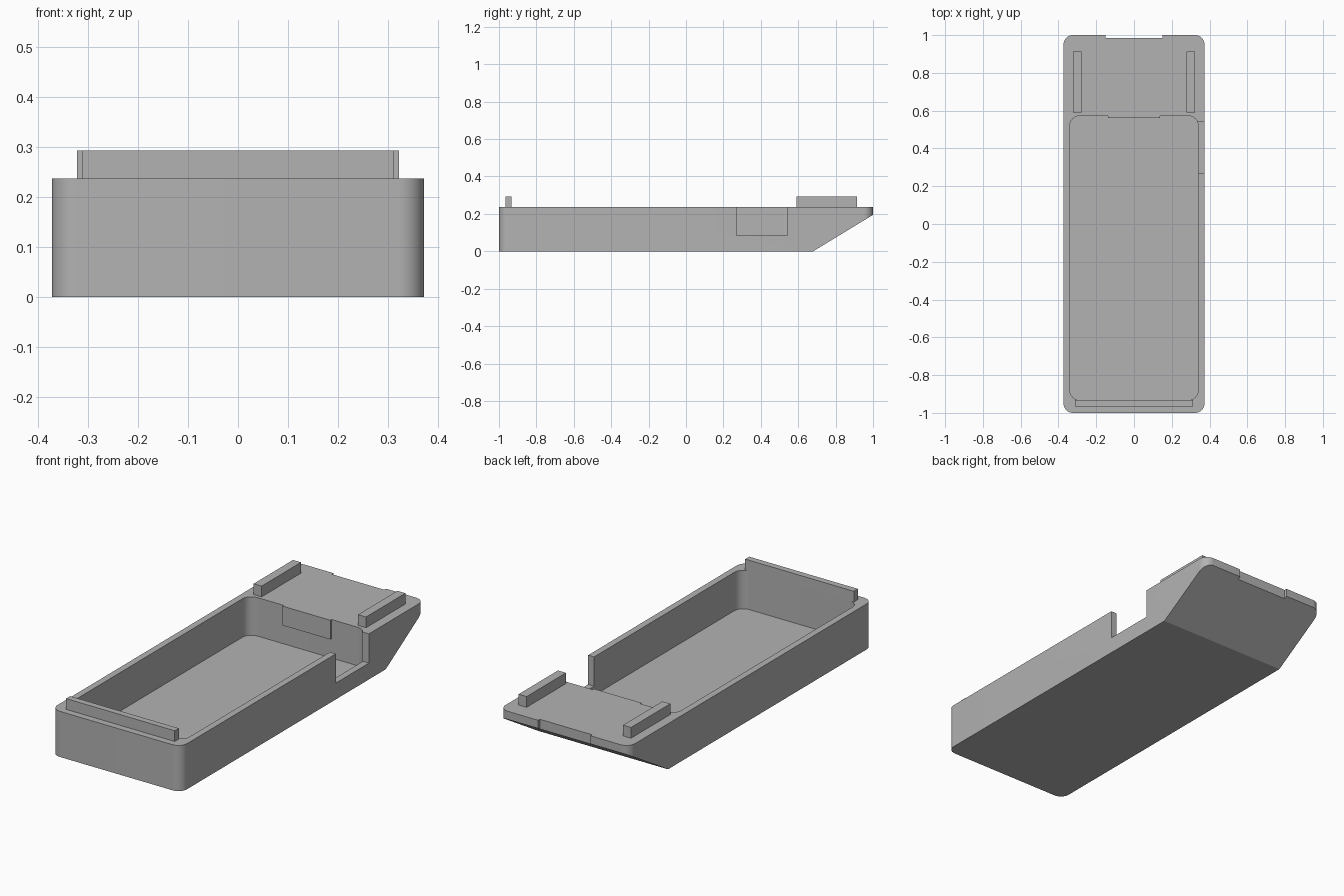
import bpy, bmesh, math
from mathutils import Vector

if "Cube" in bpy.data.objects:
    bpy.data.objects.remove(bpy.data.objects["Cube"], do_unlink=True)

GREY = bpy.data.materials.new("plain grey")
GREY.use_nodes = True
COLOUR = (0.45, 0.45, 0.45, 1)
GREY.diffuse_color = COLOUR
GREY.node_tree.nodes["Principled BSDF"].inputs["Base Color"].default_value = COLOUR

HALF_W, TOP, RADIUS = 0.373, 0.237, 0.05


def extrude(name, outline, direction):
    """Solid made by sweeping a closed outline along a direction."""
    bm = bmesh.new()
    face = bm.faces.new([bm.verts.new(p) for p in outline])
    swept = bmesh.ops.extrude_face_region(bm, geom=[face])["geom"]
    verts = [v for v in swept if isinstance(v, bmesh.types.BMVert)]
    bmesh.ops.translate(bm, verts=verts, vec=Vector(direction))
    bmesh.ops.recalc_face_normals(bm, faces=bm.faces[:])
    mesh = bpy.data.meshes.new(name)
    bm.to_mesh(mesh)
    bm.free()
    mesh.materials.append(GREY)
    obj = bpy.data.objects.new(name, mesh)
    bpy.context.collection.objects.link(obj)
    return obj


def box(name, x0, x1, y0, y1, z0, z1):
    outline = [(x0, y0, z0), (x1, y0, z0), (x1, y1, z0), (x0, y1, z0)]
    return extrude(name, outline, (0, 0, z1 - z0))


def rounded_box(name, half_w, y0, y1, z0, z1, r, steps=10):
    corners = [(half_w - r, y1 - r), (r - half_w, y1 - r),
               (r - half_w, y0 + r), (half_w - r, y0 + r)]
    outline = []
    for quarter, (cx, cy) in enumerate(corners):
        for i in range(steps + 1):
            a = (quarter + i / steps) * math.pi / 2
            outline.append((cx + r * math.cos(a), cy + r * math.sin(a), z0))
    return extrude(name, outline, (0, 0, z1 - z0))


def cut(target, cutter):
    mod = target.modifiers.new("cut", 'BOOLEAN')
    mod.operation = 'DIFFERENCE'
    mod.solver = 'EXACT'
    mod.object = cutter
    bpy.context.view_layer.objects.active = target
    bpy.ops.object.modifier_apply(modifier=mod.name)
    bpy.data.objects.remove(cutter, do_unlink=True)


# Tray body with its hollow
tray = rounded_box("tray_body", HALF_W, -1, 1, 0, TOP, RADIUS)
cut(tray, rounded_box("hollow_cutter", 0.339, -0.932, 0.572, 0.037, 0.4, RADIUS))

# Sloped underside at the back
slope = 0.195 / 0.32
low, high = -0.1 * slope, 0.195 + 0.1 * slope
wedge = [(-0.5, 0.58, low), (-0.5, 1.1, low), (-0.5, 1.1, high)]
cut(tray, extrude("slope_cutter", wedge, (1, 0, 0)))

# Side notch in the left wall, and shallow recess in the back lip
cut(tray, box("notch_cutter", 0.333, 0.5, 0.27, 0.542, 0.085, 0.4))
cut(tray, box("recess_cutter", -0.15, 0.15, 0.986, 1.1, 0.1, 0.4))

# Tab on the inner back wall
box("inner_tab", -0.137, 0.137, 0.562, 0.572, 0.137, TOP)

# Raised bars on the rim
box("front_bar", -0.312, 0.312, -0.965, -0.932, TOP, 0.293)
for side, x0 in (("left", 0.277), ("right", -0.323)):
    box(side + "_rail", x0, x0 + 0.046, 0.59, 0.913, TOP - 0.01, 0.293)

# Smooth the rounded corners, keep the edges crisp
bpy.ops.object.select_all(action='DESELECT')
tray.select_set(True)
bpy.context.view_layer.objects.active = tray
bpy.ops.object.shade_smooth_by_angle(angle=math.radians(25))
